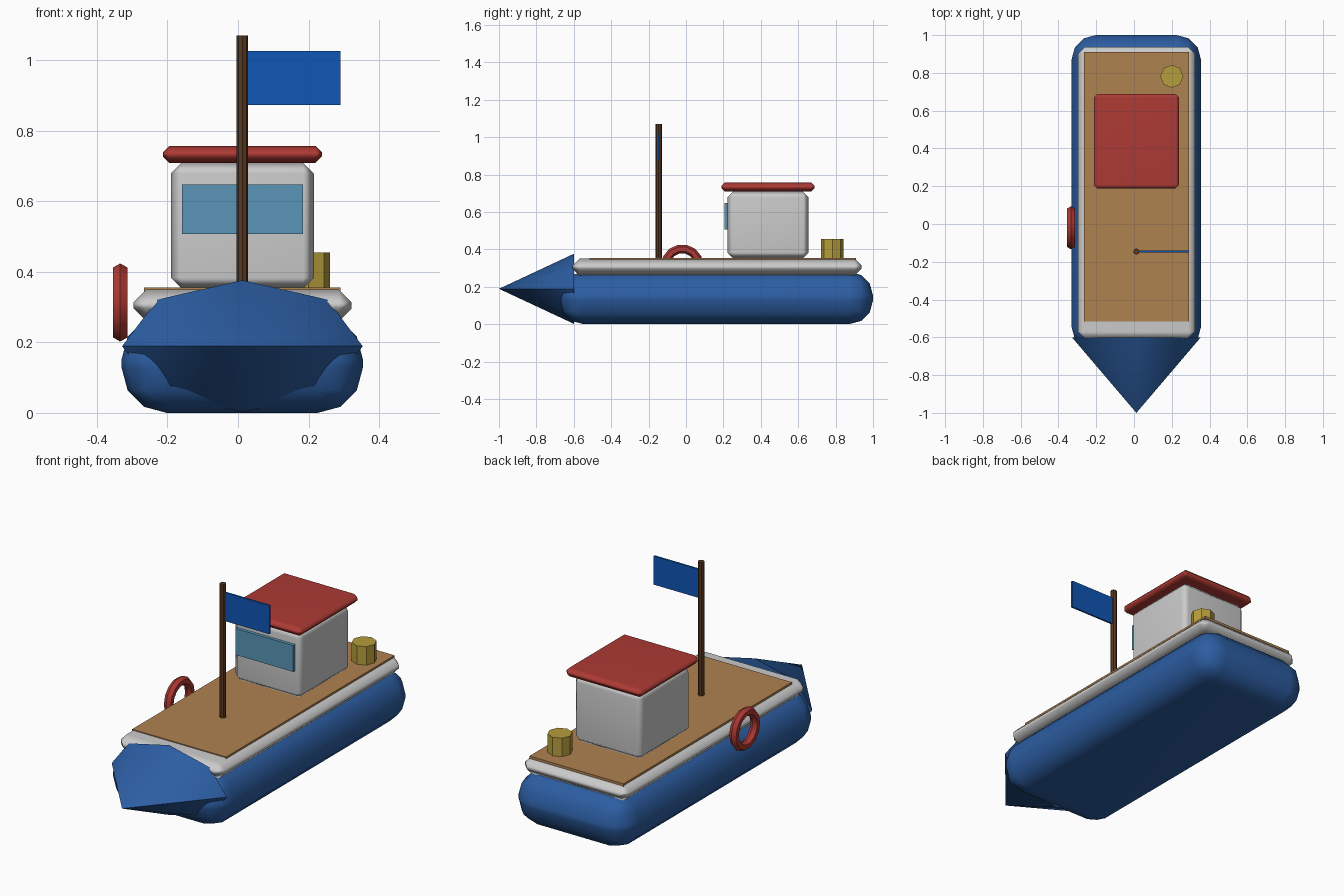
import bpy
from math import pi, radians

if "Cube" in bpy.data.objects:
    bpy.data.objects.remove(bpy.data.objects["Cube"])


def paint(obj, color):
    if color:
        key = "paint_%.3f_%.3f_%.3f" % color
        mat = bpy.data.materials.get(key) or bpy.data.materials.new(key)
        mat.diffuse_color = (*color, 1)
        mat.use_nodes = True
        mat.node_tree.nodes["Principled BSDF"].inputs["Base Color"].default_value = mat.diffuse_color
        obj.data.materials.append(mat)


def box(name, lo, hi, color=None, bevel=0, segments=1):
    """Box between two corners, with optional smooth-shaded bevelled edges."""
    bpy.ops.mesh.primitive_cube_add(size=1, location=[(a + b) / 2 for a, b in zip(lo, hi)])
    obj = bpy.context.object
    obj.name = name
    obj.scale = [b - a for a, b in zip(lo, hi)]
    bpy.ops.object.transform_apply(location=False, rotation=False, scale=True)
    if bevel:
        mod = obj.modifiers.new("rounding", 'BEVEL')
        mod.width, mod.segments = bevel, segments
        bpy.ops.object.modifier_apply(modifier=mod.name)
        bpy.ops.object.shade_smooth_by_angle(angle=radians(60))
        # Keep the large faces flat, blend only across the bevel
        weighted = obj.modifiers.new("flat_faces", 'WEIGHTED_NORMAL')
        weighted.keep_sharp = True
    paint(obj, color)
    return obj


def cylinder(name, center, radius, z0, z1, sides, color):
    bpy.ops.mesh.primitive_cylinder_add(vertices=sides, radius=radius, depth=z1 - z0,
                                        location=(*center, (z0 + z1) / 2))
    bpy.context.object.name = name
    paint(bpy.context.object, color)


BLUE = (0.025, 0.11, 0.36)
RED = (0.42, 0.042, 0.034)
WOOD = (0.43, 0.225, 0.08)
MAST = (0.1, 0.04, 0.015)
GLASS = (0.1, 0.3, 0.47)
FLAG = (0.005, 0.093, 0.46)
BRASS = (0.47, 0.34, 0.045)

# Hull with heavily rounded edges
box("hull", (-0.33, -0.675, 0), (0.354, 1.0, 0.28), BLUE, 0.128, 3)

# Eight-sided pointed bow
bpy.ops.mesh.primitive_cone_add(vertices=8, radius1=1, radius2=0, depth=0.4,
                                location=(0.0125, -0.8, 0.189), rotation=(pi / 2, 0, 0))
bow = bpy.context.object
bow.name = "bow"
bow.scale = (0.341, 0.187, 1)
bpy.ops.object.transform_apply(location=False, rotation=False, scale=True)
bpy.ops.object.shade_smooth_by_angle(angle=radians(42))
paint(bow, BLUE)

# Gunwale and deck
box("gunwale", (-0.296, -0.606, 0.26), (0.322, 0.938, 0.35), None, 0.036)
box("deck", (-0.266, -0.516, 0.33), (0.291, 0.91, 0.355), WOOD)

# Cabin, window and roof
box("cabin", (-0.19, 0.222, 0.353), (0.215, 0.655, 0.709), None, 0.03)
box("window", (-0.159, 0.205, 0.507), (0.184, 0.235, 0.648), GLASS)
box("roof", (-0.213, 0.189, 0.709), (0.238, 0.688, 0.757), RED, 0.018)

# Mast and flag
cylinder("mast", (0.0125, -0.146), 0.0165, 0.345, 1.07, 8, MAST)
box("flag", (0.02, -0.15, 0.873), (0.291, -0.14, 1.026), FLAG)

# Barrel at the stern
cylinder("barrel", (0.2, 0.782), 0.061, 0.352, 0.454, 8, BRASS)

# Life ring hung on the left side
bpy.ops.mesh.primitive_torus_add(major_segments=14, minor_segments=6,
                                 major_radius=0.09, minor_radius=0.0235,
                                 location=(-0.334, -0.02, 0.313), rotation=(pi / 2, 0, pi / 2))
ring = bpy.context.object
ring.name = "life_ring"
bpy.ops.object.shade_smooth_by_angle(angle=radians(35))
paint(ring, RED)
